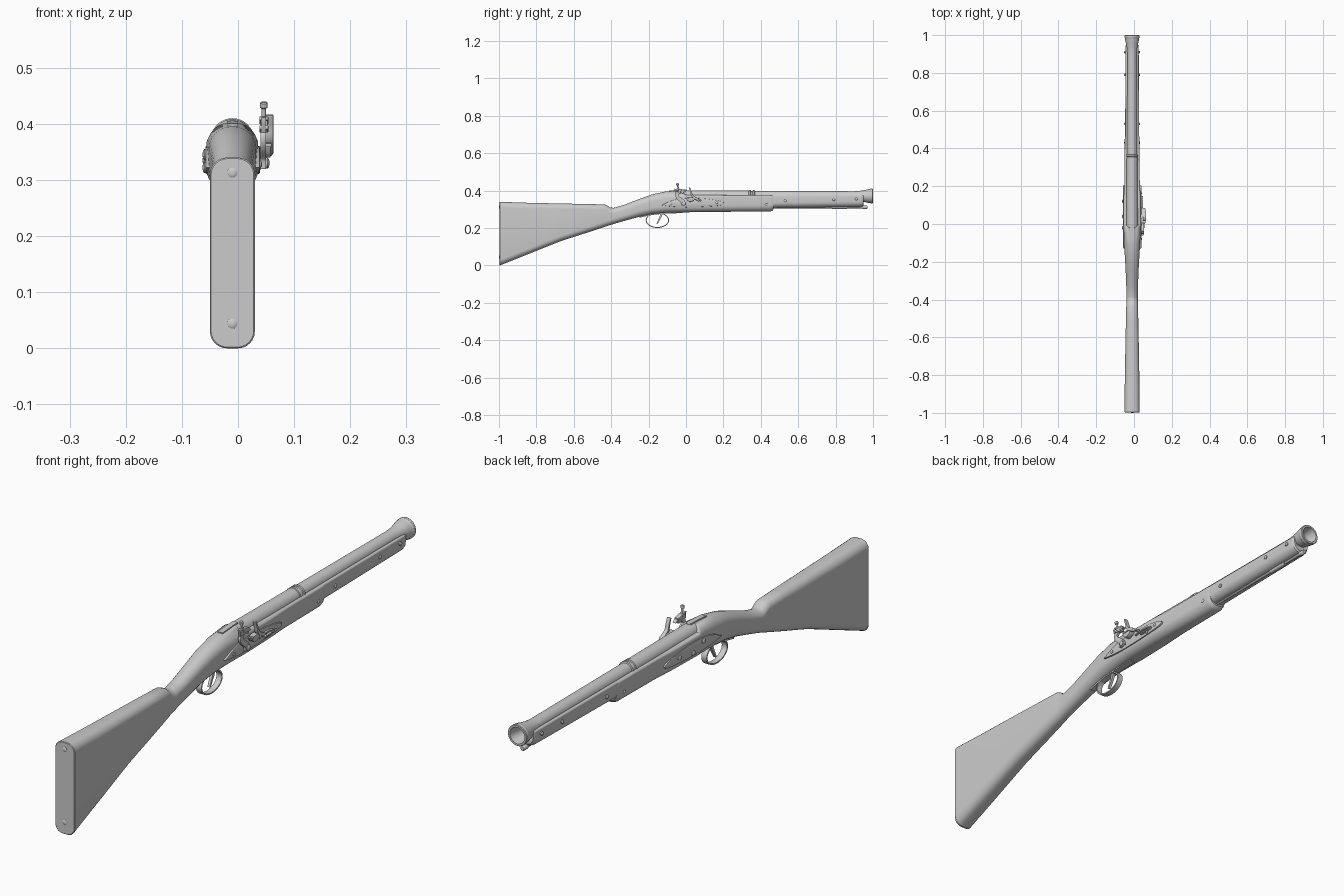
import bpy, bmesh, math
from mathutils import Vector

CX = -0.01   # centre line of stock and barrel
BZ = 0.371   # barrel axis height


def loft(name, rings, bevel=0.0, closed=False):
    """Skin a list of equal-length point rings, capping the ends."""
    bm = bmesh.new()
    vs = [[bm.verts.new(p) for p in r] for r in rings]
    n = len(vs[0])
    pairs = list(zip(vs, vs[1:])) + ([(vs[-1], vs[0])] if closed else [])
    for a, b in pairs:
        for i in range(n):
            j = (i + 1) % n
            bm.faces.new((a[i], a[j], b[j], b[i]))
    if not closed:
        bm.faces.new(vs[0])
        bm.faces.new(vs[-1])
    bmesh.ops.recalc_face_normals(bm, faces=bm.faces)
    me = bpy.data.meshes.new(name)
    bm.to_mesh(me)
    bm.free()
    ob = bpy.data.objects.new(name, me)
    bpy.context.collection.objects.link(ob)
    bpy.ops.object.select_all(action='DESELECT')
    ob.select_set(True)
    bpy.context.view_layer.objects.active = ob
    if bevel:
        m = ob.modifiers.new("bevel", 'BEVEL')
        m.width, m.segments, m.limit_method = bevel, 2, 'ANGLE'
        bpy.ops.object.modifier_apply(modifier=m.name)
    bpy.ops.object.shade_smooth_by_angle(angle=math.radians(35))
    return ob


def section(y, zb, zt, hw, rb, rt, k=6):
    """Rounded cross-section of the stock, bottom and top corner radii."""
    pts = []
    for sx, z, r, a0 in ((1, zb + rb, rb, -90), (1, zt - rt, rt, 0),
                         (-1, zt - rt, rt, 90), (-1, zb + rb, rb, 180)):
        rx = min(r, hw - 0.0008)
        for i in range(k + 1):
            a = math.radians(a0 + 90 * i / k)
            pts.append((CX + sx * (hw - rx) + rx * math.cos(a), y, z + r * math.sin(a)))
    return pts


def lathe(name, origin, axis, prof, n=24):
    """Turn (distance, radius) pairs about an axis."""
    o = Vector(origin)
    q = Vector((0, 0, 1)).rotation_difference(Vector(axis))
    return loft(name, [[o + q @ Vector((r * math.cos(t), r * math.sin(t), d))
                        for t in (2 * math.pi * i / n for i in range(n))] for d, r in prof])


def plate(name, outline, x0, x1, bevel=0.002):
    """Extrude a (y, z) outline sideways."""
    return loft(name, [[(x, y, z) for y, z in outline] for x in (x0, x1)], bevel)


def ribbon(name, path, x0, x1, thick, closed=False, bevel=0.0):
    """Bar of varying thickness following a (y, z) path."""
    rings, n = [], len(path)
    for i, p in enumerate(path):
        a = path[(i - 1) % n] if closed else path[max(i - 1, 0)]
        b = path[(i + 1) % n] if closed else path[min(i + 1, n - 1)]
        t = Vector((b[0] - a[0], b[1] - a[1])).normalized()
        h = (thick[i] if isinstance(thick, (list, tuple)) else thick) / 2
        dy, dz = -t.y * h, t.x * h
        rings.append([(x0, p[0] + dy, p[1] + dz), (x1, p[0] + dy, p[1] + dz),
                      (x1, p[0] - dy, p[1] - dz), (x0, p[0] - dy, p[1] - dz)])
    return loft(name, rings, bevel, closed)


def smooth(pts, k=5):
    """Catmull-Rom through a few points."""
    v = [Vector(p) for p in [pts[0]] + list(pts) + [pts[-1]]]
    out = []
    for a, b, c, d in zip(v, v[1:], v[2:], v[3:]):
        for i in range(k):
            t = i / k
            out.append(0.5 * (2 * b + (c - a) * t + (2 * a - 5 * b + 4 * c - d) * t * t
                              + (3 * b - a - 3 * c + d) * t ** 3))
    return [tuple(p) for p in out + [v[-1]]]


def screw(name, origin, axis, r=0.008, h=0.005):
    return lathe(name, origin, axis, [(-0.006, r), (h * 0.4, r), (h * 0.8, r * 0.75), (h, r * 0.35)], 16)


# Butt, comb, wrist and main stock: y, bottom, top, half width, corner radii
stock = [(-0.992, 0.001, 0.340, 0.040, 0.030, 0.030), (-0.85, 0.058, 0.335, 0.039, 0.030, 0.030),
         (-0.67, 0.130, 0.331, 0.036, 0.029, 0.028), (-0.52, 0.178, 0.328, 0.033, 0.029, 0.027),
         (-0.435, 0.206, 0.326, 0.031, 0.029, 0.026), (-0.42, 0.211, 0.320, 0.030, 0.029, 0.027),
         (-0.405, 0.216, 0.309, 0.030, 0.029, 0.028), (-0.385, 0.222, 0.308, 0.030, 0.029, 0.029),
         (-0.33, 0.238, 0.324, 0.031, 0.030, 0.030), (-0.25, 0.260, 0.355, 0.034, 0.033, 0.033),
         (-0.18, 0.274, 0.380, 0.038, 0.036, 0.037), (-0.11, 0.281, 0.395, 0.042, 0.036, 0.040),
         (-0.02, 0.284, 0.402, 0.045, 0.034, 0.040), (-0.005, 0.284, 0.378, 0.046, 0.034, 0.012),
         (0.14, 0.286, 0.376, 0.045, 0.034, 0.010), (0.24, 0.287, 0.375, 0.040, 0.034, 0.008),
         (0.45, 0.288, 0.375, 0.039, 0.034, 0.008), (0.462, 0.292, 0.375, 0.038, 0.034, 0.008),
         (0.469, 0.301, 0.375, 0.036, 0.030, 0.008)]
loft("stock", [section(*s) for s in stock])

# Slim forestock with the barrel channel cut out
fore = loft("forestock", [section(y, zb, 0.375, hw, 0.028, 0.006)
                          for y, zb, hw in ((0.45, 0.308, 0.037), (0.93, 0.313, 0.035),
                                            (0.945, 0.316, 0.034), (0.95, 0.322, 0.031))])
cutter = lathe("channel_cutter", (CX, 0, BZ), (0, 1, 0), [(0.4, 0.025), (1.1, 0.025)])
cutter.hide_render = True
m = fore.modifiers.new("channel", 'BOOLEAN')
m.object, m.solver = cutter, 'EXACT'
bpy.context.view_layer.objects.active = fore
bpy.ops.object.modifier_apply(modifier=m.name)
bpy.data.objects.remove(cutter)

# Butt plate and its screws
loft("butt_plate", [section(-0.991, 0, 0.340, 0.040, 0.030, 0.030),
                    section(-0.995, 0, 0.340, 0.040, 0.030, 0.030),
                    section(-0.997, 0.002, 0.338, 0.038, 0.029, 0.029)])
for z in (0.313, 0.044):
    screw("butt_screw", (CX, -0.996, z), (0, -1, 0), 0.009, 0.004)

# Barrel with breech, rings, flared muzzle and bore
lathe("barrel", (CX, 0, BZ), (0, 1, 0),
      [(-0.018, 0.031), (0.335, 0.029), (0.337, 0.031), (0.346, 0.031), (0.348, 0.028),
       (0.356, 0.028), (0.358, 0.031), (0.366, 0.031), (0.368, 0.027), (0.90, 0.0255),
       (0.93, 0.0275), (0.955, 0.032), (0.975, 0.037), (0.985, 0.0375), (0.987, 0.039),
       (0.998, 0.039), (1.0, 0.037), (1.0, 0.030), (0.975, 0.026), (0.95, 0.021), (0.6, 0.018)], 32)
ribbon("tang", [(-0.09, 0.398), (-0.02, 0.4025), (0.0, 0.4025)], CX - 0.01, CX + 0.01, 0.005)
screw("tang_screw", (CX, -0.005, 0.402), (0, 0, 1), 0.009, 0.004)

# Ramrod and its pipe
lathe("ramrod", (CX, 0, 0.311), (0, 1, 0), [(0.44, 0.006), (0.94, 0.006), (0.945, 0.009), (0.967, 0.009), (0.97, 0.007)], 16)
lathe("ramrod_pipe", (CX, 0, 0.311), (0, 1, 0), [(0.78, 0.009), (0.86, 0.009)], 16)

# Barrel pins on both sides
for y, z in ((0.43, 0.325), (0.53, 0.345), (0.79, 0.352), (0.91, 0.355)):
    for s in (-1, 1):
        screw("barrel_pin", (CX + s * 0.037, y, z), (s, 0, 0), 0.007, 0.005)

# Trigger guard and trigger
guard = [(-0.153 + 0.060 * math.cos(a), 0.242 + 0.039 * math.sin(a))
         for a in (2 * math.pi * i / 36 for i in range(36))]
ribbon("trigger_guard", guard, CX - 0.011, CX + 0.011, 0.005, True)
ribbon("trigger_plate", [(-0.25, 0.258), (-0.18, 0.273), (-0.11, 0.280), (-0.02, 0.283)], CX - 0.012, CX + 0.012, 0.006)
ribbon("trigger", smooth([(-0.13, 0.285), (-0.135, 0.262), (-0.146, 0.24), (-0.155, 0.222)]),
       CX - 0.005, CX + 0.005, [0.014 - 0.0006 * i for i in range(16)])

# Lock plate on the right, side plate on the left
lock = smooth([(-0.13, 0.322), (-0.08, 0.345), (-0.02, 0.358), (0.06, 0.360), (0.14, 0.352),
               (0.20, 0.338), (0.19, 0.322), (0.10, 0.314), (0.0, 0.311), (-0.07, 0.314), (-0.13, 0.322)], 3)[:-1]
plate("lock_plate", lock, 0.02, 0.039)
plate("side_plate", lock, -0.058, -0.04)
for y, z in ((-0.02, 0.345), (0.12, 0.335), (0.04, 0.322)):
    screw("side_screw", (-0.058, y, z), (-1, 0, 0), 0.010)
for y, z in ((0.165, 0.335), (0.12, 0.325), (-0.08, 0.328)):
    screw("lock_screw", (0.039, y, z), (1, 0, 0), 0.006, 0.004)

# Cock: swan neck, jaws, flint, jaw screw and pivot
ribbon("cock", smooth([(-0.012, 0.322), (-0.018, 0.342), (-0.042, 0.362), (-0.048, 0.380), (-0.03, 0.394)]),
       0.040, 0.050, [0.026 - 0.0007 * i for i in range(21)], bevel=0.002)
plate("cock_spur", [(-0.052, 0.378), (-0.042, 0.380), (-0.052, 0.402), (-0.062, 0.412), (-0.059, 0.400)], 0.041, 0.050, 0.001)
ribbon("lower_jaw", [(-0.055, 0.394), (-0.012, 0.388)], 0.038, 0.054, 0.007, bevel=0.001)
ribbon("upper_jaw", [(-0.052, 0.410), (-0.010, 0.402)], 0.038, 0.054, 0.006, bevel=0.001)
plate("flint", [(-0.04, 0.396), (-0.005, 0.391), (0.004, 0.392), (-0.008, 0.400), (-0.04, 0.406)], 0.040, 0.053, 0)
lathe("jaw_screw", (0.046, -0.036, 0.385), (0, -0.2, 1), [(0, 0.004), (0.043, 0.004), (0.045, 0.007), (0.053, 0.007), (0.055, 0.005)], 12)
screw("cock_screw", (0.050, -0.012, 0.330), (1, 0, 0), 0.010, 0.006)

# Pan, frizzen and its spring
plate("pan", smooth([(0.0, 0.360), (0.01, 0.345), (0.025, 0.340), (0.042, 0.348), (0.05, 0.360)], 4), 0.036, 0.058)
ribbon("frizzen", smooth([(0.065, 0.352), (0.045, 0.362), (0.032, 0.375), (0.026, 0.395), (0.018, 0.416)]),
       0.048, 0.063, [0.014 - 0.0004 * i for i in range(21)], bevel=0.0015)
ribbon("frizzen_foot", smooth([(0.005, 0.362), (0.04, 0.363), (0.07, 0.352), (0.082, 0.345)]), 0.040, 0.060, 0.007, bevel=0.001)
screw("frizzen_screw", (0.058, 0.066, 0.350), (1, 0, 0), 0.007, 0.004)
ribbon("frizzen_spring", smooth([(0.06, 0.336), (0.10, 0.341), (0.14, 0.336), (0.142, 0.330), (0.09, 0.327)]), 0.038, 0.047, 0.005)
